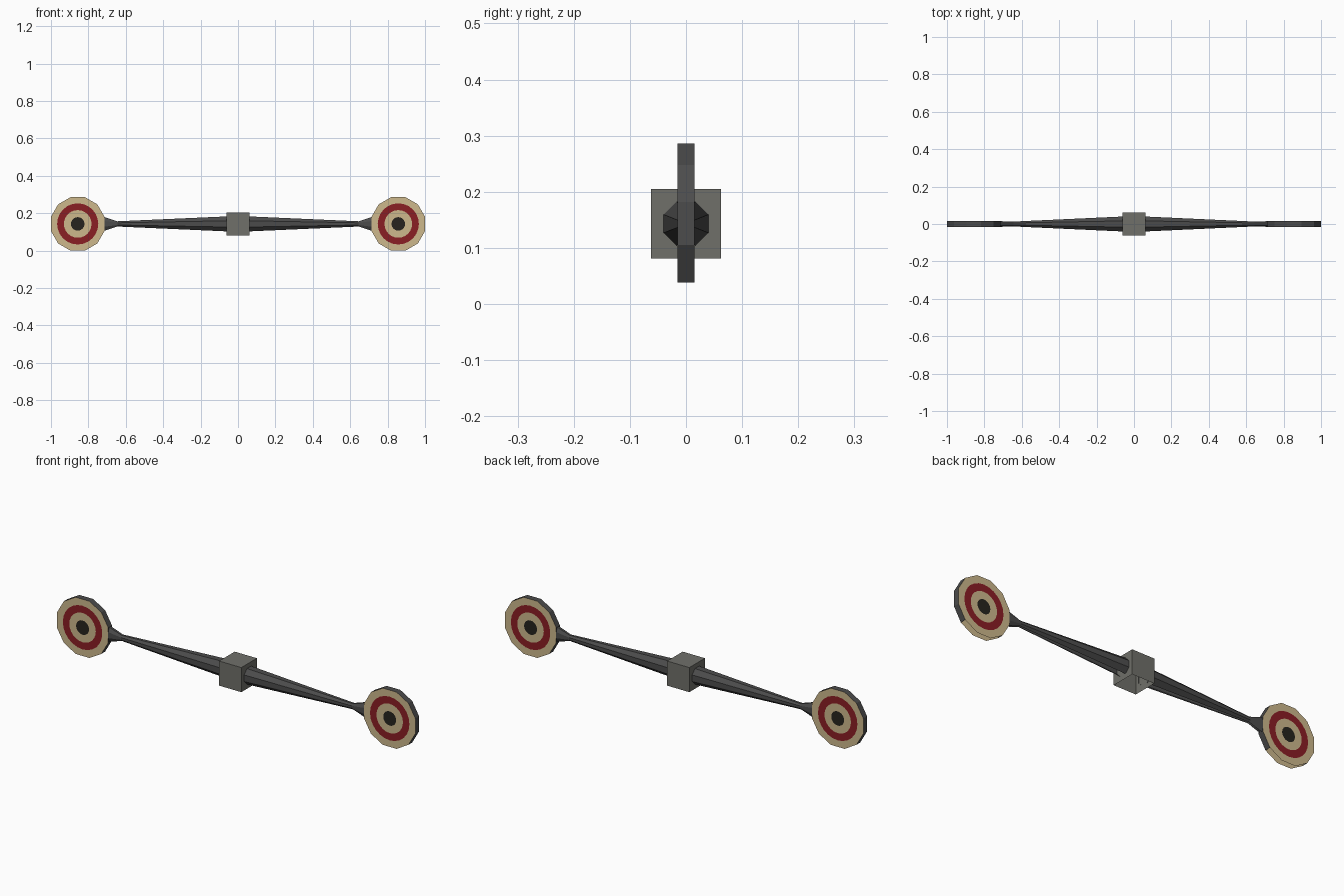
import bpy, bmesh, math

if "Cube" in bpy.data.objects:
    bpy.data.objects.remove(bpy.data.objects["Cube"])

ZC = 0.143            # height of the bar axis
DISC_X = 0.857        # disc centre
APO = 0.143           # disc apothem (12-sided)
HALF_T = 0.015        # half disc thickness


def material(name, rgb):
    m = bpy.data.materials.new(name)
    lin = [(c / 255 / 12.92 if c < 10 else ((c / 255 + 0.055) / 1.055) ** 2.4) for c in rgb]
    m.diffuse_color = (*lin, 1)
    m.use_nodes = True
    m.node_tree.nodes["Principled BSDF"].inputs["Base Color"].default_value = m.diffuse_color
    return m


IRON = material("dark_iron", (76, 76, 76))
STONE = material("grey_block", (112, 112, 106))
CREAM = material("cream_paint", (205, 184, 140))
RED = material("red_paint", (138, 30, 36))
BLACK = material("black_paint", (38, 36, 30))


def finish(bm, name, mats):
    bmesh.ops.recalc_face_normals(bm, faces=bm.faces)
    me = bpy.data.meshes.new(name)
    bm.to_mesh(me)
    bm.free()
    for m in mats:
        me.materials.append(m)
    ob = bpy.data.objects.new(name, me)
    bpy.context.collection.objects.link(ob)
    return ob


def bridge(bm, a, b, mat=0, skip=()):
    n = len(a)
    for i in range(n):
        if i not in skip:
            j = (i + 1) % n
            bm.faces.new((a[i], a[j], b[j], b[i])).material_index = mat


def target_disc(name, side):
    """12-sided disc with painted rings; the rim is open underneath."""
    bm = bmesh.new()
    n = 24
    outer = []
    for y in (-HALF_T, HALF_T):
        rings = []
        for r in (None, 0.110, 0.074, 0.036):
            ring = []
            for i in range(n):
                a = math.radians(15 * i)
                # flats are centred on multiples of 30 degrees
                rad = r if r else APO / (math.cos(math.radians(15)) if i % 2 else 1)
                ring.append(bm.verts.new((side * (DISC_X + rad * math.cos(a)), y,
                                          ZC + rad * math.sin(a))))
            rings.append(ring)
        for k, mat in enumerate((1, 2, 1)):
            bridge(bm, rings[k], rings[k + 1], mat)
        bm.faces.new(rings[3]).material_index = 3
        outer.append(rings[0])
    # segments 15..20 are the three lowest flats
    bridge(bm, outer[0], outer[1], 0, skip=range(15, 21))
    return finish(bm, name, (IRON, CREAM, RED, BLACK))


def arm(name, side):
    """Octagonal tapered arm with a flared end, open along the bottom."""
    bm = bmesh.new()
    prev = None
    for x, hy, hz in ((0.06, 0.040, 0.040), (0.645, 0.013, 0.014), (0.714, 0.015, 0.037)):
        k = 1 / math.cos(math.radians(22.5))
        ring = [bm.verts.new((side * x, hy * k * math.cos(math.radians(22.5 + 45 * i)),
                              ZC + hz * k * math.sin(math.radians(22.5 + 45 * i))))
                for i in range(8)]
        if prev:
            bridge(bm, prev, ring, skip=(5,))
        prev = ring
    return finish(bm, name, (IRON,))


# discs and arms on both sides
for label, s in (("left", -1), ("right", 1)):
    target_disc(label + "_target_disc", s)
    arm(label + "_arm", s)

# centre block, open underneath
bm = bmesh.new()
bmesh.ops.create_cube(bm, size=0.124)
bmesh.ops.translate(bm, verts=bm.verts, vec=(0, 0, ZC))
bm.normal_update()
bmesh.ops.delete(bm, geom=[f for f in bm.faces if f.normal.z < -0.5], context='FACES_ONLY')
finish(bm, "centre_block", (STONE,))
